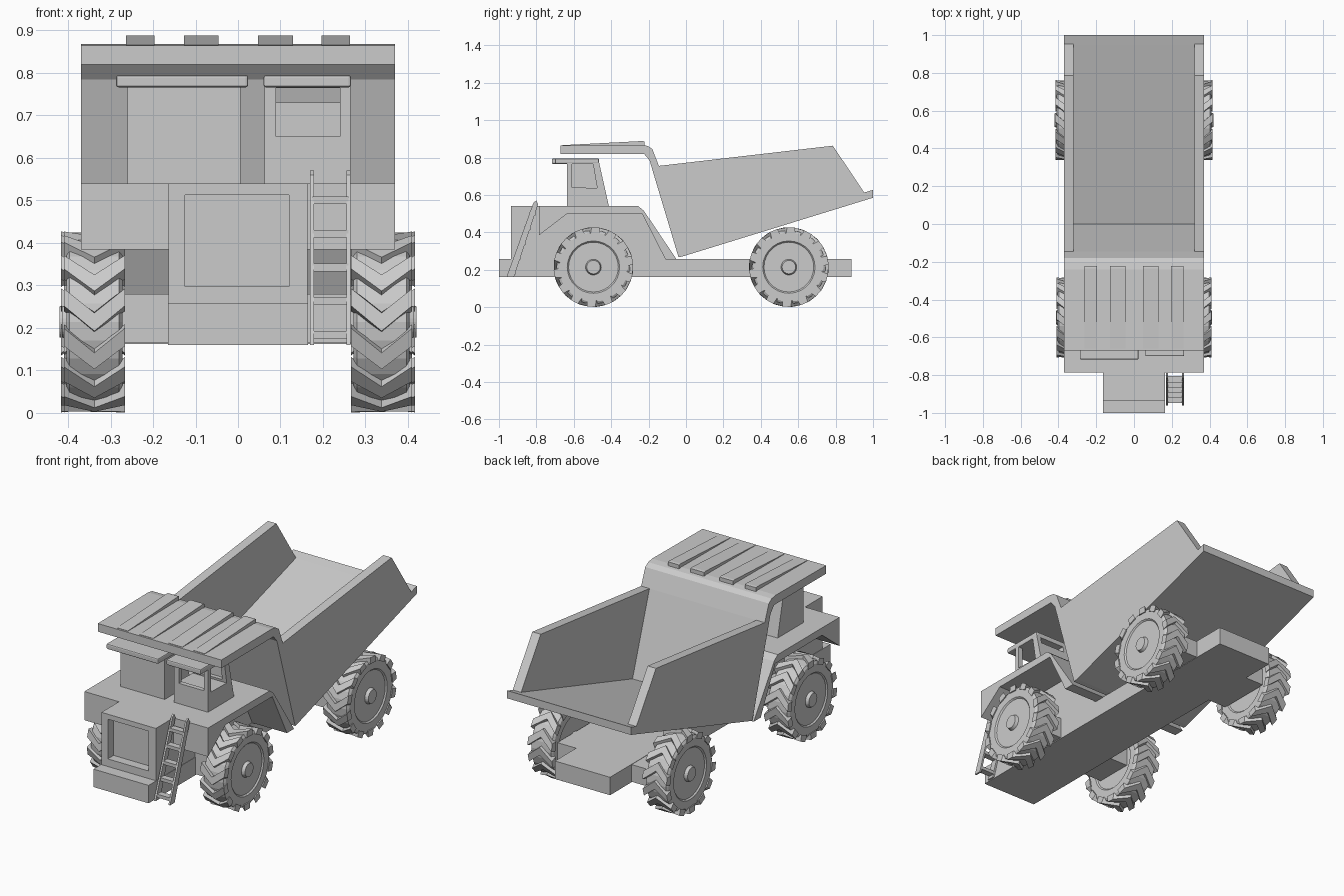
import bpy, bmesh
from math import cos, sin, pi
from mathutils import Vector

if "Cube" in bpy.data.objects:
    bpy.data.objects.remove(bpy.data.objects["Cube"])


def finish(name, bm, mirror=False):
    bmesh.ops.recalc_face_normals(bm, faces=bm.faces)
    me = bpy.data.meshes.new(name)
    bm.to_mesh(me)
    bm.free()
    ob = bpy.data.objects.new(name, me)
    bpy.context.collection.objects.link(ob)
    if mirror:
        ob.modifiers.new("Mirror", 'MIRROR').use_mirror_merge = False
    return ob


def prism(name, pts, x0, x1, mirror=False):
    """Extrude a (y, z) side profile from x0 to x1."""
    bm = bmesh.new()
    f = bm.faces.new([bm.verts.new((x0, y, z)) for y, z in pts])
    r = bmesh.ops.extrude_face_region(bm, geom=[f])
    bmesh.ops.translate(bm, vec=(x1 - x0, 0, 0),
                        verts=[v for v in r["geom"] if isinstance(v, bmesh.types.BMVert)])
    return finish(name, bm, mirror)


def box(name, x, y, z, mirror=False):
    return prism(name, [(y[0], z[0]), (y[1], z[0]), (y[1], z[1]), (y[0], z[1])], *x, mirror)


def cut(ob, cutter):
    m = ob.modifiers.new("Cut", 'BOOLEAN')
    m.object, m.operation, m.solver = cutter, 'DIFFERENCE', 'EXACT'
    bpy.context.view_layer.objects.active = ob
    bpy.ops.object.modifier_apply(modifier=m.name)
    bpy.data.objects.remove(cutter)


def bevel(ob, w):
    m = ob.modifiers.new("Bevel", 'BEVEL')
    m.width, m.segments = w, 2


# Chassis, bumper and axle blocks
box("chassis", (-0.165, 0.165), (-1, 0.885), (0.16, 0.257))
box("rear_axle_block", (-0.28, 0.28), (0.40, 0.70), (0.162, 0.255))
box("front_axle_block", (-0.28, 0.28), (-0.60, -0.39), (0.165, 0.28))

# Engine body with recessed grille
hood = prism("engine_body", [(-0.935, 0.2), (-0.935, 0.54), (-0.255, 0.54), (-0.225, 0.515),
                             (-0.05, 0.255), (-0.05, 0.2)], -0.163, 0.163)
cut(hood, box("grille_cutter", (-0.125, 0.12), (-1.1, -0.885), (0.298, 0.513)))

# Fenders arching over the front wheels
prism("fender", [(-0.785, 0.385), (-0.785, 0.54), (-0.255, 0.54), (-0.225, 0.515), (-0.05, 0.255),
                 (-0.11, 0.255), (-0.235, 0.5), (-0.635, 0.5)], 0.16, 0.37, True)

# Operator cab with see-through windows, and equipment cabinet beside it
cab_side = [(-0.635, 0.53), (-0.41, 0.53), (-0.465, 0.775), (-0.635, 0.775)]
cab = prism("cab", cab_side, 0.062, 0.265)
cut(cab, box("front_window_cutter", (0.09, 0.24), (-0.7, -0.455), (0.65, 0.765)))
cut(cab, prism("side_window_cutter", [(-0.61, 0.64), (-0.475, 0.637), (-0.497, 0.765),
                                      (-0.61, 0.765)], 0.0, 0.3))
prism("cabinet", cab_side, -0.26, 0.006)
bevel(box("cab_roof", (0.06, 0.266), (-0.70, -0.465), (0.766, 0.795)), 0.006)
bevel(box("cabinet_roof", (-0.287, 0.024), (-0.717, -0.465), (0.766, 0.795)), 0.006)

# Dump bed: floor, front wall and canopy as one bent plate
prism("bed_plate", [(-0.67, 0.82), (-0.67, 0.864), (-0.24, 0.868), (-0.205, 0.862), (-0.18, 0.845),
                    (-0.145, 0.755), (0.0, 0.322), (0.95, 0.612), (1.0, 0.627), (1.0, 0.585),
                    (-0.015, 0.272), (-0.04, 0.267), (-0.195, 0.785), (-0.225, 0.82)], -0.37, 0.37)
prism("bed_side", [(-0.146, 0.755), (0.785, 0.863), (0.955, 0.61), (0.95, 0.575),
                   (-0.015, 0.273), (-0.038, 0.268)], 0.32, 0.37, True)

# Tapered canopy ribs
for i, (a, b) in enumerate([(-0.263, -0.197), (-0.127, -0.046), (0.047, 0.129), (0.197, 0.263)]):
    prism(f"canopy_rib_{i + 1}", [(-0.66, 0.855), (-0.66, 0.866), (-0.235, 0.888),
                                  (-0.222, 0.886), (-0.222, 0.855)], a, b)

# Ladder
for i, x in enumerate((0.169, 0.255)):
    prism(f"ladder_rail_{i + 1}", [(-0.96, 0.16), (-0.92, 0.16), (-0.79, 0.55),
                                   (-0.80, 0.57), (-0.815, 0.56)], x, x + 0.01)
for i in range(5):
    z = 0.175 + 0.079 * i
    y = -0.935 + (z - 0.16) * 0.345
    box(f"ladder_rung_{i + 1}", (0.175, 0.26), (y - 0.017, y + 0.017), (z, z + 0.018))


# Wheels: turned tyre and hub plus chevron lugs
def wheel(name, cx, cy, cz=0.214):
    bm = bmesh.new()
    n, lugs = 28, 14
    half = [(0.076, 0.0), (0.076, 0.036), (0.059, 0.042), (0.059, 0.133),
            (0.066, 0.14), (0.066, 0.185), (0.058, 0.197)]
    prof = half + [(-x, r) for x, r in reversed(half)]
    rings = [[bm.verts.new((cx + x, cy - r * cos(2 * pi * k / n), cz + r * sin(2 * pi * k / n)))
              for k in range(n)] for x, r in prof]
    for a, b in zip(rings, rings[1:]):
        for k in range(n):
            bm.faces.new((a[k], a[(k + 1) % n], b[(k + 1) % n], b[k]))
    bmesh.ops.remove_doubles(bm, verts=bm.verts, dist=1e-5)
    for i in range(lugs):
        t0 = 2 * pi * i / lugs
        secs = []
        for x, off in ((-0.072, 0.28), (0, 0), (0.072, 0.28)):
            secs.append([bm.verts.new((cx + x, cy - r * cos(t0 + off + d), cz + r * sin(t0 + off + d)))
                         for r, d in ((0.18, -0.14), (0.213, -0.10), (0.213, 0.10), (0.18, 0.14))])
        for a, b in zip(secs, secs[1:]):
            for k in range(4):
                bm.faces.new((a[k], a[(k + 1) % 4], b[(k + 1) % 4], b[k]))
        bm.faces.new(secs[0])
        bm.faces.new(secs[2])
    finish(name, bm, True)


wheel("front_wheels", 0.338, -0.495)
wheel("rear_wheels", 0.344, 0.55)
